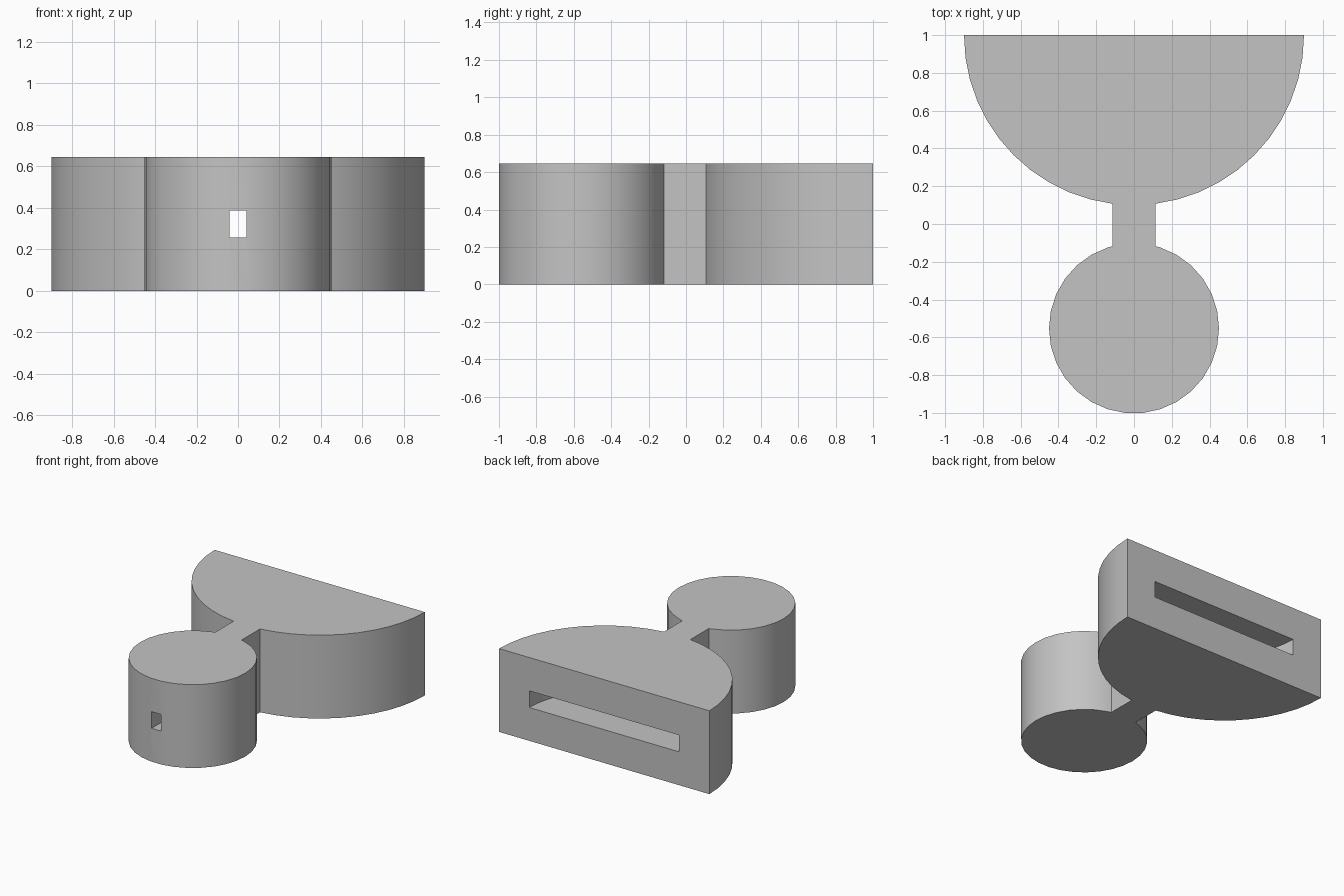
import bpy, bmesh, math

if "Cube" in bpy.data.objects:
    bpy.data.objects.remove(bpy.data.objects["Cube"], do_unlink=True)

HEIGHT, WALL = 0.645, 0.258
ROUND_Y, BACK_Y = -0.5525, 1.0

grey = bpy.data.materials.new("plain grey")
grey.use_nodes = True
grey.diffuse_color = (0.55, 0.55, 0.55, 1)
grey.node_tree.nodes["Principled BSDF"].inputs["Base Color"].default_value = grey.diffuse_color


def arc(radius, centre_y, start, end, step):
    """Points on a circle at multiples of step, plus the two exact ends."""
    inner = [k * step for k in range(-90, 91) if start + 0.5 < k * step < end - 0.5]
    return [(radius * math.cos(math.radians(a)), centre_y + radius * math.sin(math.radians(a)))
            for a in [start] + inner + [end]]


def half_outline(small, big, neck, front=None, overshoot=0):
    """Right half of the outline: round chamber, neck, half-round chamber."""
    s = math.degrees(math.asin(neck / small))
    b = math.degrees(math.asin(neck / big))
    if front is None:
        pts = arc(small, ROUND_Y, -84, 90 - s, 12)
    else:
        pts = [(neck, front)] + arc(small, ROUND_Y, -90 + s, 90 - s, 12)
    pts += arc(big, BACK_Y, -90 + b, 0, 7.5)
    if overshoot:
        pts.append((big, BACK_Y + overshoot))
    return pts


def extrude_outline(name, half, z0, z1):
    """Mirror the half outline and raise it to a solid."""
    pts = half + [(-x, y) for x, y in reversed(half)]
    bm = bmesh.new()
    base = bm.faces.new([bm.verts.new((x, y, z0)) for x, y in pts])
    top = bmesh.ops.extrude_face_region(bm, geom=[base])["geom"]
    bmesh.ops.translate(bm, vec=(0, 0, z1 - z0),
                        verts=[v for v in top if isinstance(v, bmesh.types.BMVert)])
    bmesh.ops.recalc_face_normals(bm, faces=bm.faces)
    mesh = bpy.data.meshes.new(name)
    bm.to_mesh(mesh)
    bm.free()
    mesh.materials.append(grey)
    obj = bpy.data.objects.new(name, mesh)
    bpy.context.collection.objects.link(obj)
    return obj


# Solid body and the hollow running through it from front hole to back slot
body = extrude_outline("chamber_body", half_outline(0.45, 0.9, 0.113), 0, HEIGHT)
hollow = extrude_outline("hollow_cutter",
                         half_outline(0.45 - WALL, 0.9 - WALL, 0.04, -1.2, 0.2),
                         WALL, HEIGHT - WALL)
hollow.hide_render = True

# Cut the hollow out
cut = body.modifiers.new("hollow", 'BOOLEAN')
cut.operation = 'DIFFERENCE'
cut.solver = 'EXACT'
cut.object = hollow
bpy.ops.object.select_all(action='DESELECT')
body.select_set(True)
bpy.context.view_layer.objects.active = body
bpy.ops.object.modifier_apply(modifier=cut.name)
bpy.data.objects.remove(hollow, do_unlink=True)

# Smooth round walls, sharp rims
bpy.ops.object.shade_smooth_by_angle(angle=math.radians(30))
